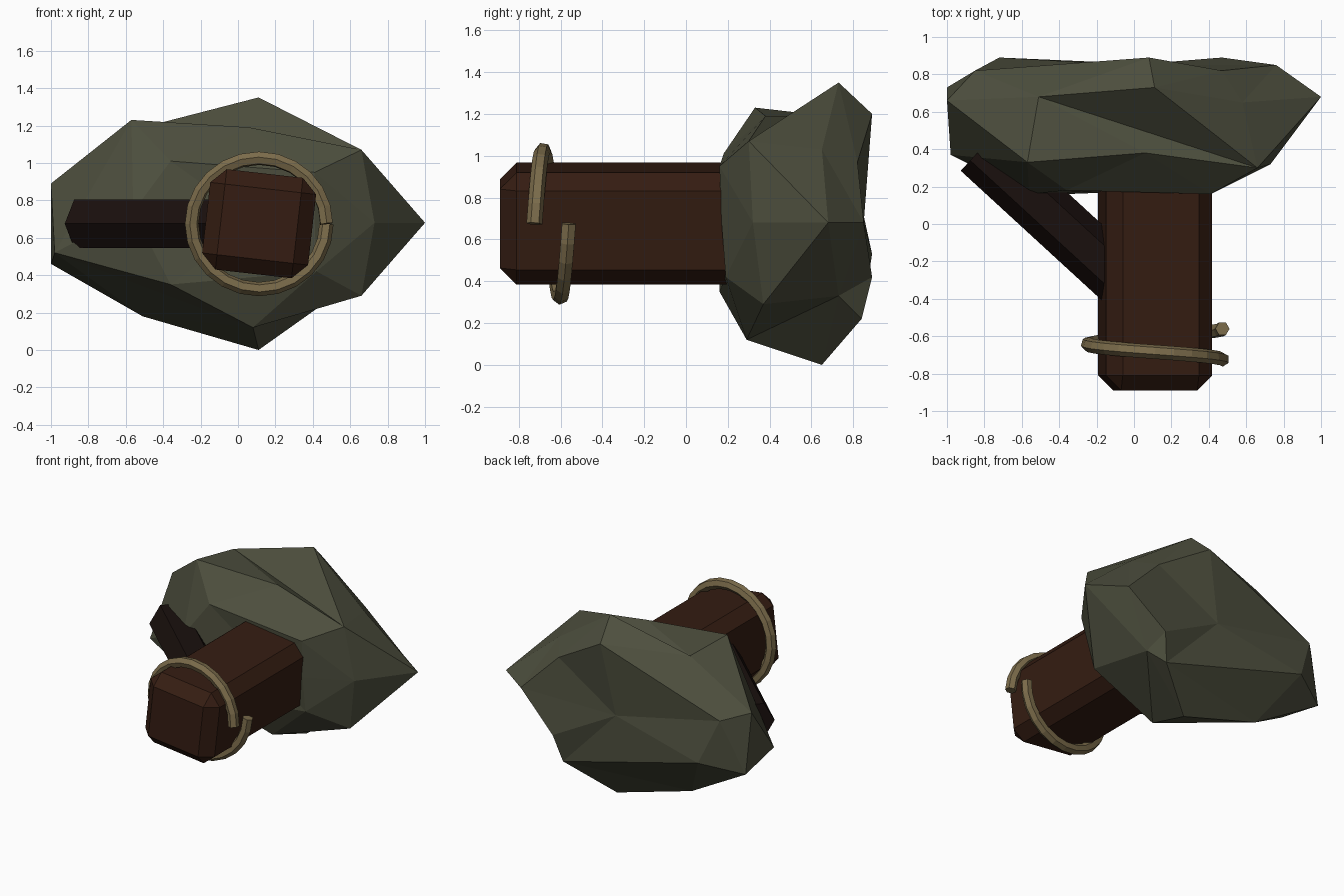
import bpy, bmesh, math
from mathutils import Vector

if "Cube" in bpy.data.objects:
    bpy.data.objects.remove(bpy.data.objects["Cube"])


def paint(obj, name, rgb):
    mat = bpy.data.materials.new(name)
    mat.diffuse_color = (*rgb, 1)
    mat.use_nodes = True
    mat.node_tree.nodes["Principled BSDF"].inputs["Base Color"].default_value = mat.diffuse_color
    obj.data.materials.append(mat)


def add_mesh(name, bm, rgb):
    bmesh.ops.recalc_face_normals(bm, faces=bm.faces)
    mesh = bpy.data.meshes.new(name)
    bm.to_mesh(mesh)
    bm.free()
    obj = bpy.data.objects.new(name, mesh)
    bpy.context.collection.objects.link(obj)
    paint(obj, name + "_colour", rgb)
    return obj


AXIS_X, AXIS_Z = 0.113, 0.675

# Faceted head: a few control corners, skinned by their directions on an ellipsoid
top, shoulder, dent = (.11, .73, 1.35), (.66, .30, 1.07), (-.51, .68, 1.19)
brow, notch = (.06, .38, 1.19), (.58, .65, 1.03)
foot, hip = (.11, .65, 0), (.66, .37, .29)
corners = [
    top, shoulder, dent, brow, notch, foot, hip,
    (-1.0, .66, .89), (-.57, .33, 1.23), (1.0, .68, .68), (-.51, .66, .18),
    (-1.0, .73, .46), (-.98, .37, .52), (.73, .32, .68), (.08, .29, .12),
    (.41, .16, .95), (.41, .17, .68), (.42, .19, .42),
    (-.36, .18, 1.01), (-.36, .16, .35), (-.56, .16, .74),
    (.10, .19, .68), (.08, .89, 1.20), (.47, .82, .97), (.76, .85, .68),
    (.47, .89, .42), (.42, .84, .22), (.50, .73, .33), (-.02, .85, .68),
    (-.72, .89, .53), (-.85, .82, .85),
]
centre = Vector((0, .53, .68))
bm = bmesh.new()
vert = {}
for c in corners:
    d = Vector(c) - centre
    vert[c] = bm.verts.new(Vector((d.x, d.y / .37, d.z / .67)).normalized())
bmesh.ops.convex_hull(bm, input=bm.verts[:])
for c, v in vert.items():
    v.co = c
# turn the creases that run the other way
for a, b in ((notch, brow), (brow, top), (foot, hip)):
    edge = bm.edges.get((vert[a], vert[b]))
    if edge:
        bmesh.utils.edge_rotate(edge)
add_mesh("faceted_head", bm, (.075, .078, .048))

# Chamfered square trunk, slightly rolled about its length
bm = bmesh.new()
bmesh.ops.create_cube(bm, size=1)
bmesh.ops.scale(bm, vec=(.57, 1.29, .54), verts=bm.verts)
bmesh.ops.bevel(bm, geom=bm.edges[:], offset=.08, segments=1,
                affect='EDGES', profile=.5)
trunk = add_mesh("trunk", bm, (.035, .012, .006))
trunk.location = (AXIS_X, -.245, AXIS_Z)
trunk.rotation_euler.y = math.radians(6.5)

# Six-sided side branch running from the trunk to the head
start, end = Vector((-.03, -.335, AXIS_Z)), Vector((-.825, .395, AXIS_Z))
axis = (end - start).normalized()
side = axis.cross(Vector((0, 0, 1)))
bm = bmesh.new()
rings = []
for p in (start, end):
    rings.append([bm.verts.new(p + .15 * (math.cos(i * math.pi / 3) * side
                  + math.sin(i * math.pi / 3) * Vector((0, 0, 1)))) for i in range(6)])
    bm.faces.new(rings[-1])
for i in range(6):
    j = (i + 1) % 6
    bm.faces.new((rings[0][i], rings[0][j], rings[1][j], rings[1][i]))
add_mesh("side_branch", bm, (.010, .005, .004))

# One-turn coil around the trunk with a six-sided section
curve = bpy.data.curves.new("coil", 'CURVE')
curve.dimensions = '3D'
curve.bevel_depth = .038
curve.bevel_resolution = 1
curve.use_fill_caps = True
spline = curve.splines.new('POLY')
STEPS = 24
spline.points.add(STEPS)
for i, p in enumerate(spline.points):
    t = i / STEPS
    a = -2 * math.pi * t
    p.co = (AXIS_X + .36 * math.cos(a), -.56 - .165 * t,
            AXIS_Z + .35 * math.sin(a), 1)
spline.use_smooth = False
coil = bpy.data.objects.new("coil", curve)
bpy.context.collection.objects.link(coil)
paint(coil, "coil_colour", (.2, .15, .07))
